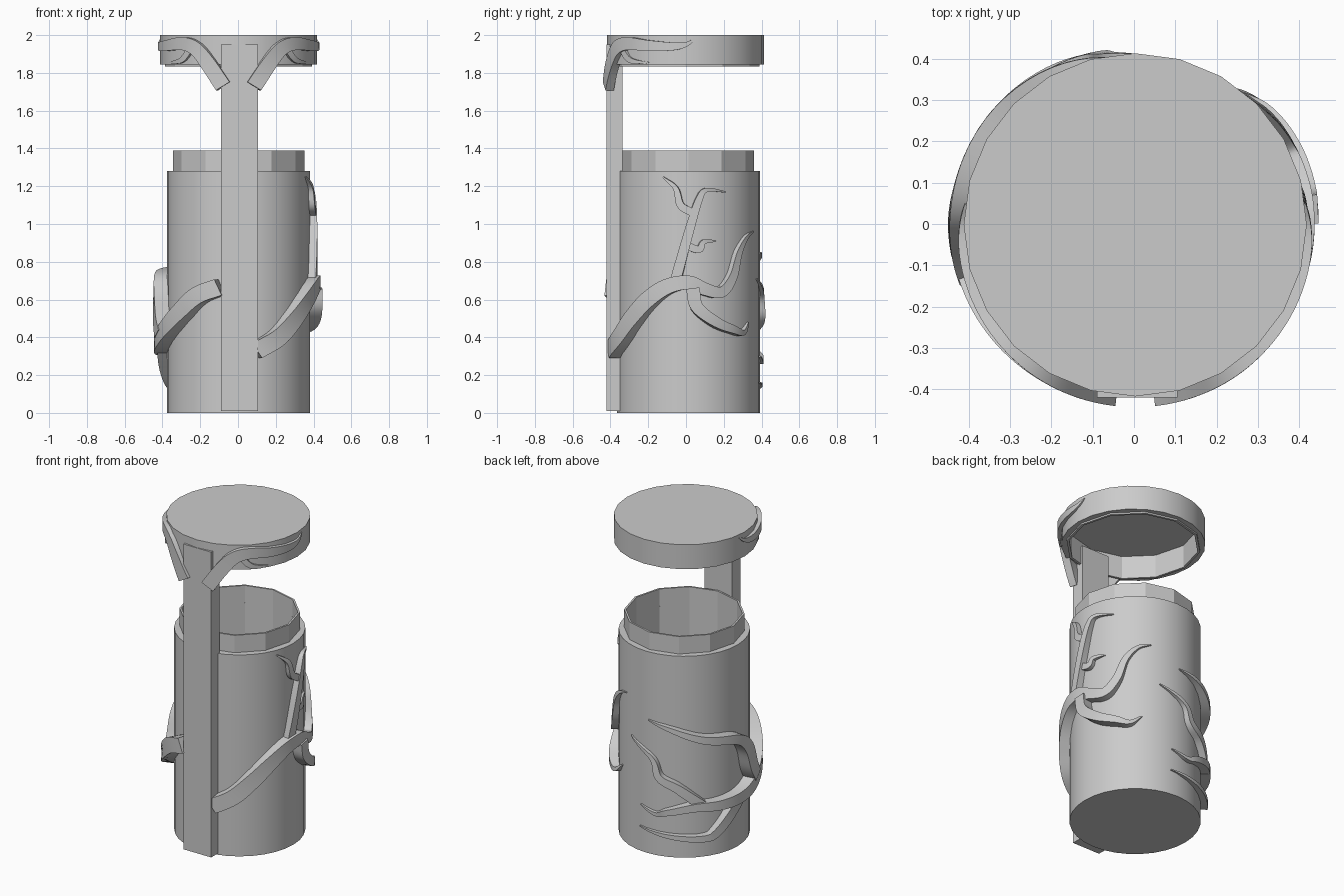
import bpy, bmesh, math
from mathutils import Vector

if "Cube" in bpy.data.objects:
    bpy.data.objects.remove(bpy.data.objects["Cube"])

grey = bpy.data.materials.new("plain grey")
grey.use_nodes = True
colour = (0.6, 0.6, 0.6, 1)
grey.diffuse_color = colour
grey.node_tree.nodes["Principled BSDF"].inputs["Base Color"].default_value = colour

BODY = Vector((0.003, 0.013, 0))
LID = Vector((0.003, -0.002, 0))


def finish(name, bm, centre, smooth):
    mesh = bpy.data.meshes.new(name)
    bm.to_mesh(mesh)
    bm.free()
    mesh.materials.append(grey)
    ob = bpy.data.objects.new(name, mesh)
    ob.location = centre
    bpy.context.collection.objects.link(ob)
    if smooth:
        bpy.ops.object.select_all(action="DESELECT")
        ob.select_set(True)
        bpy.context.view_layer.objects.active = ob
        bpy.ops.object.shade_smooth_by_angle(angle=math.radians(35))
    return ob


def polar(deg, r, z):
    a = math.radians(deg)
    return Vector((r * math.cos(a), r * math.sin(a), z))


def lathe(name, profile, sides, centre, smooth, cap_first=False, cap_last=False):
    """Turned shell; the profile runs with its outside on the right."""
    bm = bmesh.new()
    rings = [[bm.verts.new(polar(360 * i / sides, r, z)) for i in range(sides)]
             for r, z in profile]
    for low, high in zip(rings, rings[1:]):
        for i in range(sides):
            j = (i + 1) % sides
            bm.faces.new((low[i], low[j], high[j], high[i]))
    if cap_first:
        bm.faces.new(rings[0][::-1])
    if cap_last:
        bm.faces.new(rings[-1])
    return finish(name, bm, centre, smooth)


def spline(pts, steps=6):
    """Smooth path through (angle, height) points."""
    p = [Vector(q) for q in pts]
    p = [2 * p[0] - p[1]] + p + [2 * p[-1] - p[-2]]
    out = []
    for a, b, c, d in zip(p, p[1:], p[2:], p[3:]):
        for k in range(steps):
            t = k / steps
            out.append(b + (c - a) * t / 2 + (2 * a - 5 * b + 4 * c - d) * t * t / 2
                       + (3 * b - a - 3 * c + d) * t ** 3 / 2)
    return out + [p[-2]]


def vine(name, pts, width, height, centre=BODY, radius=0.378):
    """Tapering square-edged branch wrapped around a cylinder."""
    path = spline(pts)
    bm = bmesh.new()
    rings = []
    for k, p in enumerate(path):
        t = k / (len(path) - 1)
        go = path[min(k + 1, len(path) - 1)] - path[max(k - 1, 0)]
        go = Vector((math.radians(go.x) * radius, go.y)).normalized()
        half = width * (1 - t * t) / 2 + 0.003
        outer = radius + height * (1 - t ** 3) + 0.006
        ring = []
        for side, r in ((-1, radius - 0.015), (1, radius - 0.015), (1, outer), (-1, outer)):
            deg = p.x - math.degrees(side * half * go.y / radius)
            ring.append(bm.verts.new(polar(deg, r, p.y + side * half * go.x)))
        rings.append(ring)
    for a, b in zip(rings, rings[1:]):
        for i in range(4):
            j = (i + 1) % 4
            bm.faces.new((a[i], a[j], b[j], b[i]))
    bm.faces.new(rings[0])
    bm.faces.new(rings[-1])
    bmesh.ops.recalc_face_normals(bm, faces=bm.faces)
    return finish(name, bm, centre, True)


# Container body, hollow faceted neck, lid and its faceted liner
lathe("body", [(0.378, 0), (0.378, 1.28), (0.336, 1.28)], 32, BODY, True, cap_first=True)
lathe("neck", [(0.348, 1.2), (0.348, 1.39), (0.336, 1.39), (0.336, 0.03)], 12, BODY,
      False, cap_last=True)
lathe("lid", [(0.375, 1.845), (0.415, 1.845), (0.415, 2)], 24, LID, True, cap_last=True)
lathe("lid_liner", [(0.375, 1.98), (0.375, 1.835), (0.39, 1.835), (0.39, 1.9)], 12, LID,
      False, cap_first=True)

# Upright front strip joining body and lid
bm = bmesh.new()
bmesh.ops.create_cube(bm, size=1)
bmesh.ops.scale(bm, vec=(0.195, 0.085, 1.94), verts=bm.verts)
finish("front_strip", bm, (0.008, -0.3775, 0.98), False)

# Vine and branches on the left side
vine("left_main_vine", [(-77, .33), (-60, .4), (-45, .5), (-30, .6), (-15, .67), (0, .69),
                        (12, .655), (25, .64), (35, .72), (42, .85), (52, .93), (64, .96)],
     0.085, 0.055)
vine("left_tall_branch", [(-10, .69), (-5, .82), (2, 1), (8, 1.13), (14, 1.18), (31, 1.17)],
     0.045, 0.035)
vine("left_upper_twig", [(3, 1.06), (-6, 1.1), (-10, 1.19), (-21, 1.25)], 0.035, 0.025)
vine("left_small_twig", [(-3, .89), (8, .865), (12, .905), (23, .91)], 0.035, 0.02)
vine("left_lower_branch", [(3, .66), (6, .56), (20, .48), (35, .44), (46, .425), (56, .48)],
     0.055, 0.06)

# Vine and branches on the right side and back
vine("right_main_vine", [(256, .665), (240, .62), (224, .53), (208, .45), (190, .38),
                         (173, .345), (154, .335), (133, .335), (111, .295), (100, .27),
                         (84, .3)], 0.085, 0.07)
vine("right_low_branch", [(178, .35), (166, .26), (152, .16), (142, .13), (112, .14),
                          (83, .16)], 0.055, 0.045)
vine("right_high_branch", [(196, .42), (189, .5), (182, .64), (170, .72), (141, .76),
                           (114, .82), (92, .85)], 0.07, 0.07)
vine("back_branch", [(142, .33), (120, .45), (104, .51), (97, .62), (72, .71)], 0.05, 0.035)

# Mirrored vines holding the lid
for word, flip in (("left", 1), ("right", -1)):
    def around(pts):
        return [(a if flip > 0 else 180 - a, z) for a, z in pts]
    vine(word + "_lid_vine", around([(-79, 1.73), (-68, 1.85), (-58, 1.93), (-46, 1.955),
                                     (-28, 1.945), (-10, 1.94), (0, 1.95), (7, 1.98)]),
         0.075, 0.025, LID, 0.41)
    vine(word + "_lid_twig", around([(-54, 1.94), (-47, 1.88), (-40, 1.86), (-28, 1.855)]),
         0.03, 0.012, LID, 0.41)
